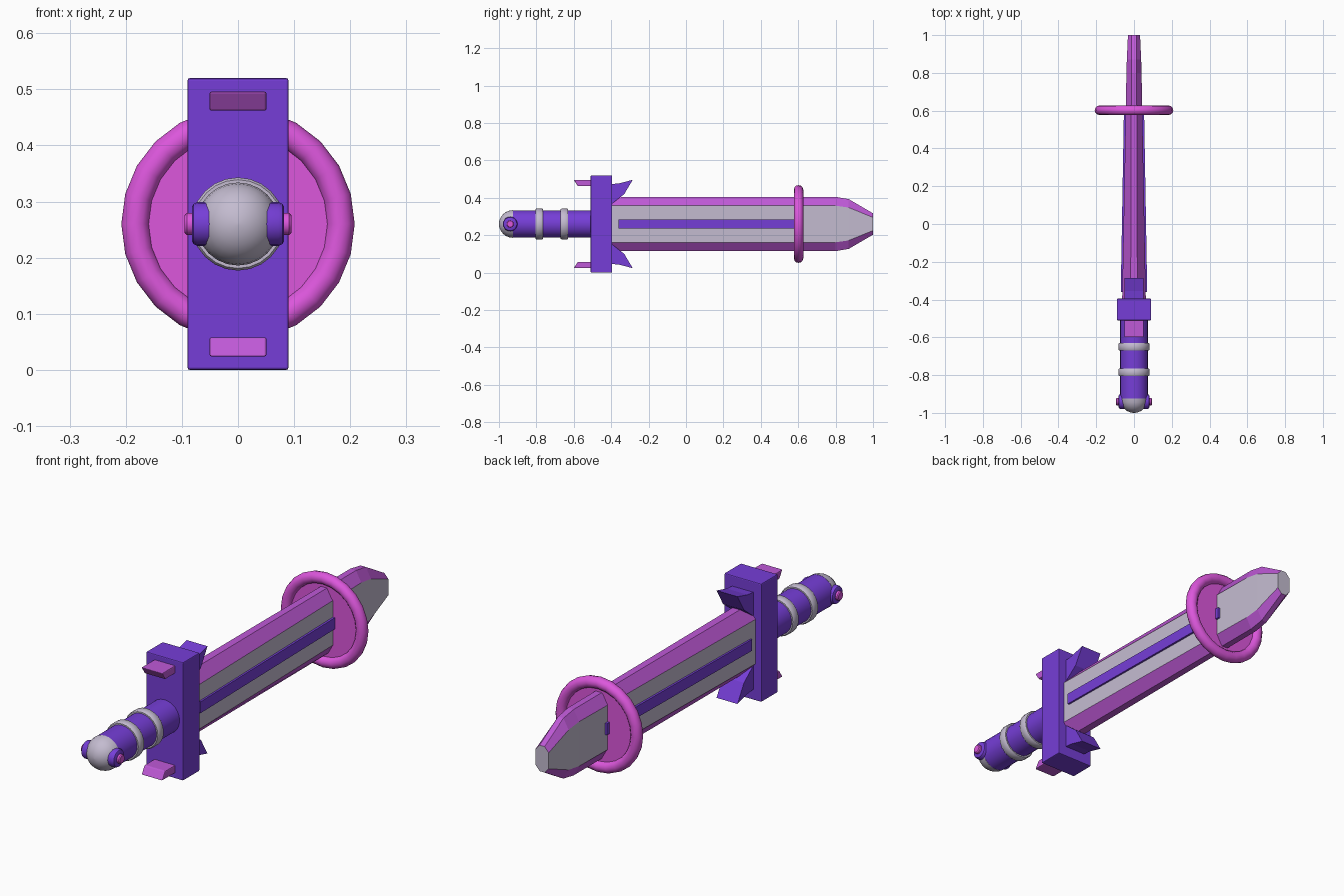
import bpy, bmesh, math
from mathutils import Matrix

if "Cube" in bpy.data.objects:
    bpy.data.objects.remove(bpy.data.objects["Cube"])

CZ = 0.26  # height of the sword's long axis


def material(name, rgb):
    m = bpy.data.materials.new(name)
    m.diffuse_color = (*rgb, 1)
    m.use_nodes = True
    m.node_tree.nodes["Principled BSDF"].inputs["Base Color"].default_value = m.diffuse_color
    return m


PURPLE = material("purple", (0.18, 0.048, 0.68))
PINK = material("hot pink", (0.72, 0.095, 0.72))
ORCHID = material("orchid", (0.52, 0.10, 0.68))
SILVER = material("silver", (0.55, 0.50, 0.63))


def finish(name, bm, mats, bevel=0, smooth=False):
    bmesh.ops.recalc_face_normals(bm, faces=bm.faces)
    me = bpy.data.meshes.new(name)
    bm.to_mesh(me)
    bm.free()
    ob = bpy.data.objects.new(name, me)
    bpy.context.collection.objects.link(ob)
    for m in mats:
        me.materials.append(m)
    if bevel:
        b = ob.modifiers.new("bevel", 'BEVEL')
        b.width, b.segments = bevel, 2
        b.limit_method = 'ANGLE'
    if smooth:
        bpy.context.view_layer.objects.active = ob
        ob.select_set(True)
        bpy.ops.object.shade_smooth_by_angle(angle=math.radians(40))
        ob.select_set(False)
    return ob


def loft(bm, rings):
    """Skin a list of closed point rings and cap both ends."""
    vs = [[bm.verts.new(p) for p in r] for r in rings]
    n = len(vs[0])
    for a, b in zip(vs, vs[1:]):
        for i in range(n):
            bm.faces.new((a[i], a[(i + 1) % n], b[(i + 1) % n], b[i]))
    bm.faces.new(vs[0])
    bm.faces.new(vs[-1])


def lathe(name, mat, profile, axis='y', centre=(0, 0, CZ), n=24, flip=1):
    """Revolve (radius, distance) pairs around the y or x axis."""
    bm = bmesh.new()
    rings = []
    for r, d in profile:
        ring = []
        for i in range(n):
            a = math.tau * i / n
            u, v = r * math.cos(a), r * math.sin(a)
            p = (u, d, v) if axis == 'y' else (d * flip, u, v)
            ring.append(tuple(p[k] + centre[k] for k in range(3)))
        rings.append(ring)
    loft(bm, rings)
    return finish(name, bm, [mat], smooth=True)


def prism(name, mat, profile, hw, side, bevel=0):
    """Extrude a (y, height above axis) profile across x, mirrored by side."""
    bm = bmesh.new()
    loft(bm, [[(x, y, CZ + side * z) for y, z in profile] for x in (-hw, hw)])
    return finish(name, bm, [mat], bevel)


# Blade: eight-sided section, silver flats and orchid cutting edges
bm = bmesh.new()
rings = []
for y, outer, flat, hx, ex in ((-0.42, 0.145, 0.098, 0.063, 0.018),
                               (0.80, 0.145, 0.098, 0.040, 0.014),
                               (0.87, 0.133, 0.088, 0.038, 0.013),
                               (1.00, 0.057, 0.035, 0.032, 0.012)):
    rings.append([(x, y, CZ + z) for x, z in (
        (ex, outer), (hx, flat), (hx, -flat), (ex, -outer),
        (-ex, -outer), (-hx, -flat), (-hx, flat), (-ex, outer))])
loft(bm, rings)
bm.normal_update()
for f in bm.faces:
    silver = abs(f.normal.x) > 0.9 or abs(f.normal.y) > 0.95
    f.material_index = 0 if silver else 1
finish("blade", bm, [SILVER, ORCHID])

# Raised rib along both blade flats
bm = bmesh.new()
loft(bm, [[(sx * hx, y, CZ + z) for sx, z in
           ((1, 0.025), (1, -0.025), (-1, -0.025), (-1, 0.025))]
          for y, hx in ((-0.36, 0.070), (0.625, 0.053))])
finish("blade_rib", bm, [PURPLE])

# Ring around the blade with a filled disc
bm = bmesh.new()
N, M, R, r = 24, 12, 0.183, 0.025
grid = [[bm.verts.new(((R + r * math.cos(b)) * math.cos(a), 0.602 + r * math.sin(b),
                       CZ + (R + r * math.cos(b)) * math.sin(a)))
         for b in (math.tau * j / M for j in range(M))]
        for a in (math.tau * i / N for i in range(N))]
for i in range(N):
    for j in range(M):
        k, l = (i + 1) % N, (j + 1) % M
        bm.faces.new((grid[i][j], grid[k][j], grid[k][l], grid[i][l]))
finish("blade_ring", bm, [PINK], smooth=True)
lathe("ring_disc", PINK, ((0.17, 0.597), (0.17, 0.607)))

# Crossguard
bm = bmesh.new()
bmesh.ops.create_cube(bm, size=1, matrix=Matrix.Translation((0, -0.4525, CZ))
                      @ Matrix.Diagonal((0.18, 0.115, 0.52, 1)))
finish("crossguard", bm, [PURPLE], bevel=0.004)

# Prongs towards the grip and fins towards the blade
for side, word in ((1, "upper"), (-1, "lower")):
    prism(word + "_prong", ORCHID,
          ((-0.50, 0.236), (-0.60, 0.236), (-0.578, 0.202), (-0.50, 0.202)),
          0.051, side, 0.004)
    prism(word + "_fin", PURPLE,
          ((-0.40, 0.213), (-0.355, 0.218), (-0.285, 0.236), (-0.33, 0.16), (-0.40, 0.105)),
          0.051, side)

# Grip with two bands
lathe("grip", PURPLE, ((0.073, -0.925), (0.073, -0.50)))
for i, y in enumerate((-0.785, -0.65)):
    lathe(f"grip_band_{i + 1}", SILVER,
          ((0.07, y - 0.02), (0.079, y - 0.02), (0.083, y - 0.015),
           (0.083, y + 0.015), (0.079, y + 0.02), (0.07, y + 0.02)))

# Domed pommel
dome = [(0.074 * math.cos(t), -0.925 - 0.075 * math.sin(t))
        for t in (math.radians(a) for a in (0, 15, 30, 45, 60, 75, 88))]
lathe("pommel", SILVER, dome)

# Knobs on both sides of the pommel
for s, word in ((1, "right"), (-1, "left")):
    c = (0, -0.94, CZ)
    lathe(word + "_knob_base", PURPLE,
          ((0.039, 0.04), (0.039, 0.072), (0.036, 0.079), (0.030, 0.082)), 'x', c, 20, s)
    lathe(word + "_knob", PINK,
          ((0.020, 0.07), (0.020, 0.091), (0.016, 0.095)), 'x', c, 16, s)
